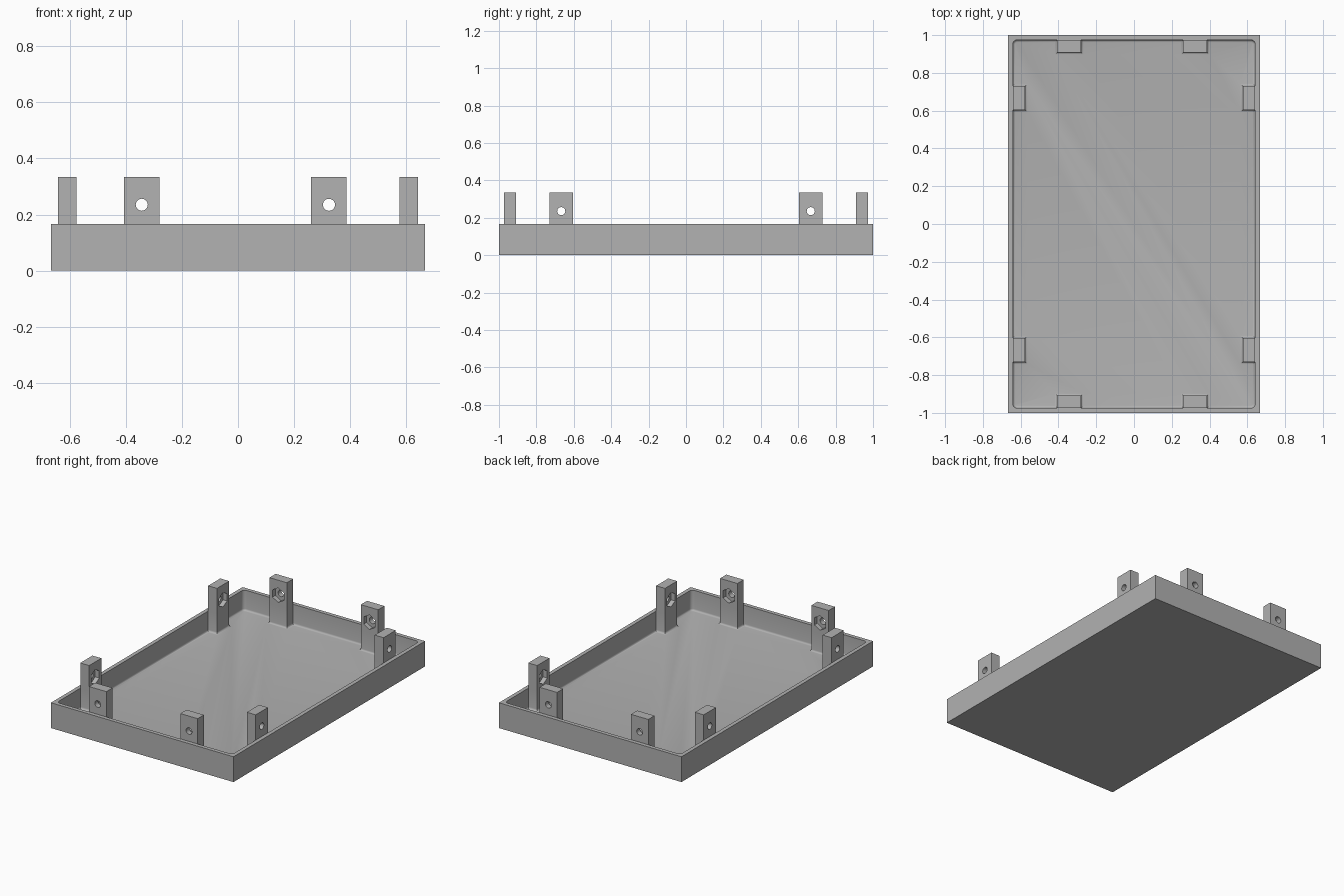
import bpy
import bmesh
from math import pi
from mathutils import Matrix, Vector

if "Cube" in bpy.data.objects:
    bpy.data.objects.remove(bpy.data.objects["Cube"], do_unlink=True)

HALF_X, HALF_Y, RIM = 0.667, 1.0, 0.167     # outer tray
WALL, FLOOR = 0.026, 0.033
IN_X, IN_Y = HALF_X - WALL, HALF_Y - WALL   # cavity
TAB_W, TAB_T, TAB_TOP, HOLE_Z = 0.127, 0.065, 0.334, 0.235
END_TABS = (-0.343, 0.324)                  # x centres on front and back walls
SIDE_TABS = (-0.667, 0.667)                 # y centres on side walls

grey = bpy.data.materials.new("grey plastic")
grey.use_nodes = True
grey.diffuse_color = (0.445, 0.445, 0.445, 1)
grey.node_tree.nodes["Principled BSDF"].inputs["Base Color"].default_value = grey.diffuse_color


def to_object(name, bm):
    bmesh.ops.recalc_face_normals(bm, faces=bm.faces[:])
    mesh = bpy.data.meshes.new(name)
    bm.to_mesh(mesh)
    bm.free()
    mesh.materials.append(grey)
    obj = bpy.data.objects.new(name, mesh)
    bpy.context.collection.objects.link(obj)
    return obj


def box(name, low, high):
    low, high = Vector(low), Vector(high)
    bm = bmesh.new()
    bmesh.ops.create_cube(bm, size=1)
    bmesh.ops.scale(bm, vec=high - low, verts=bm.verts)
    bmesh.ops.translate(bm, vec=(low + high) / 2, verts=bm.verts)
    return to_object(name, bm)


def prism(name, sides, radius, depth, matrix):
    bm = bmesh.new()
    bmesh.ops.create_cone(bm, cap_ends=True, segments=sides, radius1=radius,
                          radius2=radius, depth=depth, matrix=matrix)
    return to_object(name, bm)


def cut(obj, cutter):
    cutter.hide_render = True
    mod = obj.modifiers.new("cut", 'BOOLEAN')
    mod.operation, mod.solver, mod.object = 'DIFFERENCE', 'EXACT', cutter
    bpy.ops.object.select_all(action='DESELECT')
    bpy.context.view_layer.objects.active = obj
    obj.select_set(True)
    bpy.ops.object.modifier_apply(modifier=mod.name)
    bpy.data.objects.remove(cutter, do_unlink=True)


def smooth(obj):
    bpy.ops.object.select_all(action='DESELECT')
    bpy.context.view_layer.objects.active = obj
    obj.select_set(True)
    bpy.ops.object.shade_smooth_by_angle(angle=pi / 5)


# The four walls: name, run direction, inward direction, half run, distance, tab positions along run
WALLS = (
    ("front", Vector((1, 0, 0)), Vector((0, 1, 0)), IN_X, IN_Y, END_TABS),
    ("left", Vector((0, 1, 0)), Vector((-1, 0, 0)), IN_Y, IN_X, SIDE_TABS),
    ("back", Vector((-1, 0, 0)), Vector((0, -1, 0)), IN_X, IN_Y, [-p for p in reversed(END_TABS)]),
    ("right", Vector((0, -1, 0)), Vector((1, 0, 0)), IN_Y, IN_X, [-p for p in reversed(SIDE_TABS)]),
)

# Cavity cutter: outline notched around each tab, rounded corners and a filleted floor
bm = bmesh.new()
corners, outline = [], []
for name, run, inward, half, dist, tabs in WALLS:
    base = -inward * dist + Vector((0, 0, FLOOR))
    corners.append(bm.verts.new(base - run * half))
    outline.append(corners[-1])
    for p in tabs:
        for side, depth in ((-1, 0), (-1, TAB_T), (1, TAB_T), (1, 0)):
            outline.append(bm.verts.new(base + run * (p + side * TAB_W / 2) + inward * depth))
bm.faces.new(outline)
bmesh.ops.bevel(bm, geom=corners, offset=0.022, segments=5, profile=0.5, affect='VERTICES')
floor_edges = bm.edges[:]
grown = bmesh.ops.extrude_face_region(bm, geom=bm.faces[:], use_keep_orig=True)
bmesh.ops.translate(bm, vec=(0, 0, RIM),
                    verts=[v for v in grown["geom"] if isinstance(v, bmesh.types.BMVert)])
bmesh.ops.recalc_face_normals(bm, faces=bm.faces[:])
bmesh.ops.bevel(bm, geom=floor_edges, offset=0.0125, segments=4, profile=0.5, affect='EDGES')
cavity = to_object("cavity_cutter", bm)

# Tray with the tab feet left standing
tray = box("tray", (-HALF_X, -HALF_Y, 0), (HALF_X, HALF_Y, RIM))
cut(tray, cavity)
smooth(tray)

# Upright tabs, each with a screw hole and a hexagonal nut pocket on the inner face
for name, run, inward, half, dist, tabs in WALLS:
    for i, p in enumerate(tabs):
        outer = -inward * dist + run * p
        a = outer - run * TAB_W / 2 + Vector((0, 0, RIM))
        b = outer + run * TAB_W / 2 + inward * TAB_T + Vector((0, 0, TAB_TOP))
        tab = box(f"{name}_tab_{i + 1}", [min(s) for s in zip(a, b)], [max(s) for s in zip(a, b)])
        up = Vector((0, 0, 1))
        frame = Matrix((run, up, inward)).transposed().to_4x4()
        hole_at = Matrix.Translation(outer + up * HOLE_Z) @ frame
        pocket_at = Matrix.Translation(outer + up * HOLE_Z + inward * TAB_T) @ frame
        cut(tab, prism("hole_cutter", 24, 0.0215, 0.3, hole_at))
        cut(tab, prism("pocket_cutter", 6, 0.048, 0.06, pocket_at))
        smooth(tab)
